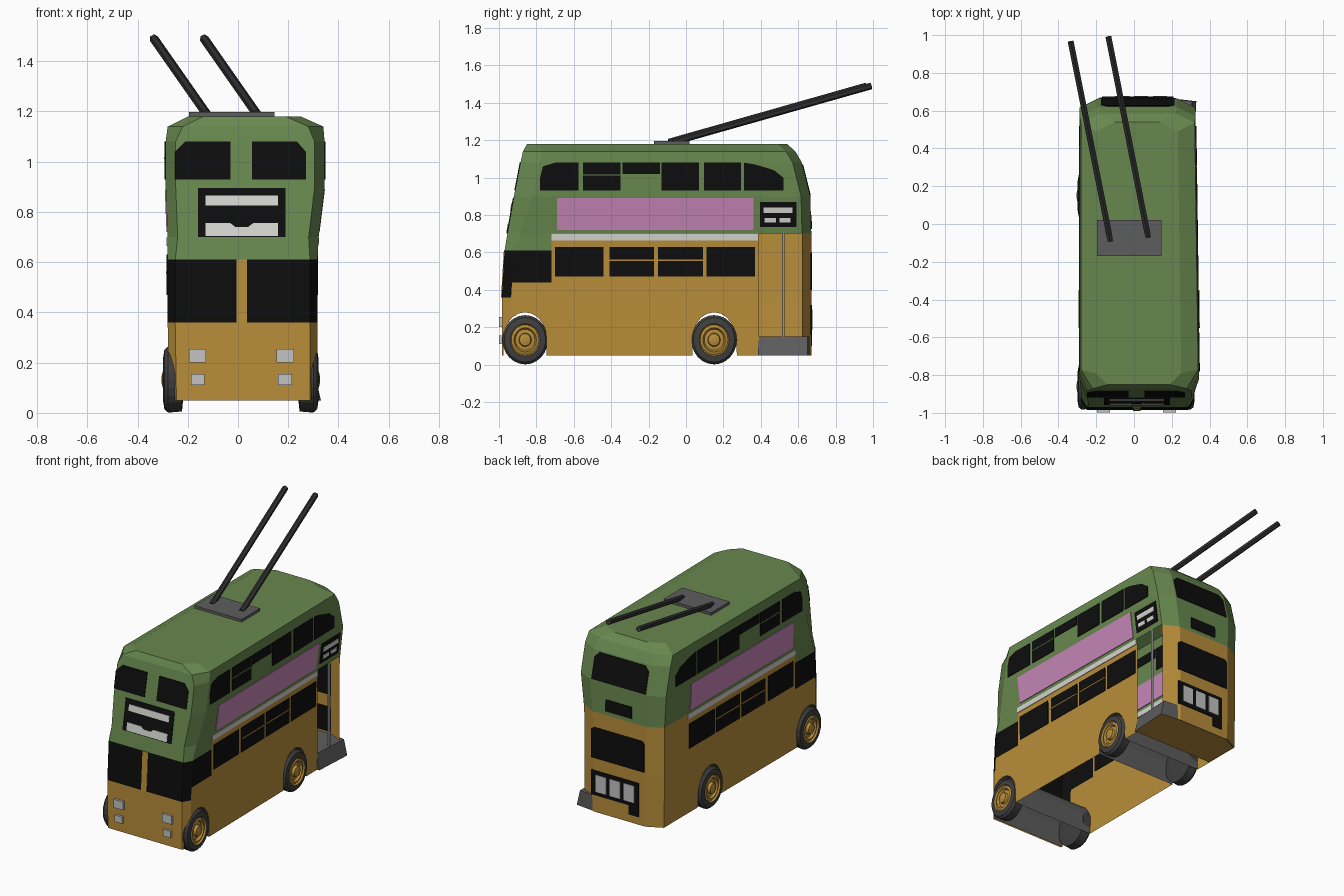
import bpy, bmesh, math
from mathutils import Vector

cube = bpy.data.objects.get("Cube")
if cube:
    bpy.data.objects.remove(cube, do_unlink=True)

# ---- materials ----
COLOURS = {
    "ochre": (0.48, 0.27, 0.042), "green": (0.137, 0.245, 0.077),
    "black": (0.004, 0.004, 0.004), "mid_grey": (0.11, 0.11, 0.11),
    "pink": (0.57, 0.24, 0.48), "off_white": (0.66, 0.66, 0.63),
    "light_grey": (0.55, 0.55, 0.55), "rubber": (0.05, 0.05, 0.05),
    "dark_grey": (0.03, 0.03, 0.03),
}
MATS = []
for label, rgb in COLOURS.items():
    m = bpy.data.materials.new(label)
    m.use_nodes = True
    m.diffuse_color = (*rgb, 1)
    m.node_tree.nodes["Principled BSDF"].inputs["Base Color"].default_value = (*rgb, 1)
    MATS.append(m)
INDEX = {label: i for i, label in enumerate(COLOURS)}


def finish(name, bm):
    """Turn a bmesh into a linked object carrying the whole palette."""
    bmesh.ops.recalc_face_normals(bm, faces=bm.faces)
    mesh = bpy.data.meshes.new(name)
    bm.to_mesh(mesh)
    bm.free()
    for m in MATS:
        mesh.materials.append(m)
    obj = bpy.data.objects.new(name, mesh)
    bpy.context.collection.objects.link(obj)
    return obj


def loft(name, rings, colour, closed=False):
    """Skin equal-sized rings; colour is a name or a rule on the face centre."""
    bm = bmesh.new()
    rows = [[bm.verts.new(p) for p in ring] for ring in rings]
    n = len(rows[0])
    for a, b in zip(rows, rows[1:]):
        for i in range(n):
            j = (i + 1) % n
            bm.faces.new((a[i], a[j], b[j], b[i]))
    if closed:
        bm.faces.new(rows[0])
        bm.faces.new(rows[-1])
    for f in bm.faces:
        c = colour if isinstance(colour, str) else colour(f.calc_center_median())
        f.material_index = INDEX[c]
    return finish(name, bm)


def box(name, colour, lo, hi):
    rings = [[(lo[0], lo[1], z), (hi[0], lo[1], z), (hi[0], hi[1], z), (lo[0], hi[1], z)]
             for z in (lo[2], hi[2])]
    return loft(name, rings, colour, True)


# ---- body outline by height: z, right x, left x, front y, rear y, corner x, corner y ----
LEVELS = [
    (0.05, -0.275, 0.315, -0.985, 0.67, 0.03, 0.05),
    (0.36, -0.28, 0.315, -0.985, 0.67, 0.03, 0.05),
    (0.44, -0.28, 0.315, -0.98, 0.67, 0.03, 0.05),
    (0.61, -0.28, 0.315, -0.97, 0.67, 0.03, 0.05),
    (0.70, -0.28, 0.32, -0.955, 0.67, 0.04, 0.07),
    (0.90, -0.288, 0.345, -0.92, 0.665, 0.04, 0.1),
    (1.08, -0.288, 0.345, -0.885, 0.62, 0.04, 0.1),
    (1.14, -0.28, 0.34, -0.872, 0.585, 0.06, 0.1),
    (1.18, -0.2, 0.25, -0.85, 0.54, 0.06, 0.06),
]
CAB, DOOR = -0.72, 0.39


def level_at(z, column):
    for a, b in zip(LEVELS, LEVELS[1:]):
        if z <= b[0]:
            t = (z - a[0]) / (b[0] - a[0])
            return a[column] + t * (b[column] - a[column])
    return LEVELS[-1][column]


def side_x(s, y, z):
    return level_at(z, 1) if s < 0 else level_at(z, 2) - 0.014 * (y + 0.8)


def body_ring(level):
    z, x0, x1, yf, yr, cx, cy = level
    ys = [yr - 0.05, DOOR, CAB, yf + cy]
    left = [(side_x(1, y, z), y, z) for y in ys]
    right = [(x0, y, z) for y in reversed(ys)]
    nose = [(left[-1][0] - cx, yf, z), (x0 + cx, yf, z)]
    tail = [(x0 + 0.1, yr, z), (left[0][0] - 0.1, yr, z)]
    return left + nose + right + tail


def body_colour(c):
    cab = c.y < CAB
    if cab and 0.44 < c.z < 0.61:
        return "black"
    if c.y < -0.94 and 0.36 < c.z < 0.61:
        return "black"
    return "green" if c.z > (0.61 if cab else 0.70) else "ochre"


body = loft("body_shell", [body_ring(l) for l in LEVELS], body_colour, True)

# ---- wheel arches cut through the body, lined in grey ----
for name, mid, foot in (("front_arch_cutter", -0.86, 0), ("rear_arch_cutter", 0.15, 0.02)):
    arc = [(mid + 0.115 * math.cos(a), 0.14 + 0.14 * math.sin(a))
           for a in (math.pi * k / 10 for k in range(11))]
    arc = [(mid + 0.115 + foot, -0.1)] + arc + [(mid - 0.115, -0.1)]
    cutter = loft(name, [[(x, y, z) for y, z in arc] for x in (-0.6, 0.6)], "mid_grey", True)
    cutter.hide_render = True
    cutter.hide_viewport = True
    mod = body.modifiers.new(name, 'BOOLEAN')
    mod.operation = 'DIFFERENCE'
    mod.solver = 'EXACT'
    mod.object = cutter

# Apply the cuts, then open the underside and the rear doorway
deps = bpy.context.evaluated_depsgraph_get()
cut = bpy.data.meshes.new_from_object(body.evaluated_get(deps))
body.modifiers.clear()
bm = bmesh.new()
bm.from_mesh(cut)
gone = []
for f in bm.faces:
    c = f.calc_center_median()
    under = c.z < 0.06 and f.normal.z < -0.9
    doorway = c.x > 0.2 and f.normal.x > 0.9 and DOOR < c.y < 0.62 and c.z < 0.70
    if under or doorway:
        gone.append(f)
bmesh.ops.delete(bm, geom=gone, context='FACES')
bm.to_mesh(body.data)
bm.free()
for o in [o for o in bpy.data.objects if o.name.endswith("cutter")]:
    bpy.data.objects.remove(o, do_unlink=True)


# ---- thin plates that follow the body surface ----
def on_front(u, z, off):
    return (u, level_at(z, 3) - off, z)


def on_rear(u, z, off):
    return (u, level_at(z, 4) + off, z)


def on_side(s):
    return lambda u, z, off: (side_x(s, u, z) + s * off, u, z)


def plate(name, colour, place, pts, lo=-0.004, hi=0.004):
    return loft(name, [[place(u, z, off) for u, z in pts] for off in (lo, hi)], colour, True)


def rect(u0, u1, z0, z1, cut=0):
    if not cut:
        return [(u0, z0), (u1, z0), (u1, z1), (u0, z1)]
    return [(u0, z0), (u1, z0), (u1, z1 - cut), (u1 - cut, z1), (u0 + cut, z1), (u0, z1 - cut)]


TRIM = dict(lo=0, hi=0.007)

# Both sides: windows, glazing bars, advert panel, waist strip
for side, s in (("left", 1), ("right", -1)):
    at = on_side(s)
    lo, hi = 0.93, 1.08
    plate(side + "_upper_window_front", "black", at,
          [(-0.78, lo), (-0.575, lo), (-0.575, hi), (-0.7, hi), (-0.765, 1.06), (-0.78, 1)])
    plate(side + "_upper_window_rear", "black", at,
          [(0.31, lo), (0.52, lo), (0.52, 1), (0.47, 1.04), (0.37, hi - 0.01), (0.31, hi)])
    for k, u in enumerate((-0.55, -0.34, -0.13, 0.095)):
        plate(f"{side}_upper_window_{k}", "black", at,
              rect(u, u + 0.2, 1.02 if k == 1 else lo, hi))
    plate(side + "_upper_glazing_bar", "green", at, rect(-0.55, -0.35, 1.01, 1.016), **TRIM)
    for k, u in enumerate((-0.7, -0.41, -0.15, 0.11)):
        plate(f"{side}_lower_window_{k}", "black", at, rect(u, u + (0.24 if k in (1, 2) else 0.26), 0.47, 0.63))
        if k in (1, 2):
            plate(f"{side}_lower_glazing_bar_{k}", "ochre", at, rect(u, u + 0.24, 0.555, 0.562), **TRIM)
    plate(side + "_advert_panel", "pink", at, rect(-0.69, 0.36, 0.72, 0.89))
    plate(side + "_waist_strip", "off_white", at, rect(CAB, 0.385, 0.665, 0.698))

# Route box beside the doorway
left = on_side(1)
plate("side_route_box", "black", left, rect(0.395, 0.59, 0.735, 0.87))
for k, (u0, u1, z0, z1) in enumerate(((0.415, 0.57, 0.81, 0.84), (0.42, 0.48, 0.76, 0.785),
                                      (0.5, 0.56, 0.76, 0.785))):
    plate(f"side_route_blind_{k}", "off_white", left, rect(u0, u1, z0, z1), **TRIM)

# Front: upper windows, route box, windscreen pillar
plate("front_upper_window_right", "black", on_front,
      [(-0.25, 0.93), (-0.03, 0.93), (-0.03, 1.08), (-0.21, 1.08), (-0.25, 1.04)])
plate("front_upper_window_left", "black", on_front,
      [(0.055, 0.93), (0.27, 0.93), (0.27, 1.04), (0.235, 1.08), (0.055, 1.08)])
plate("front_route_box", "black", on_front, rect(-0.16, 0.19, 0.70, 0.895))
plate("front_route_blind_upper", "off_white", on_front, rect(-0.13, 0.16, 0.825, 0.865), **TRIM)
plate("front_route_blind_lower", "off_white", on_front,
      [(-0.13, 0.705), (0.16, 0.705), (0.16, 0.755), (0.06, 0.755), (0.04, 0.74),
       (-0.01, 0.74), (-0.03, 0.755), (-0.13, 0.755)], **TRIM)
plate("windscreen_pillar", "ochre", on_front, rect(-0.005, 0.035, 0.36, 0.61))
for s in (-1, 1):
    for name, u, z, r in (("headlamp", 0.175, 0.228, 0.034), ("fog_lamp", 0.174, 0.133, 0.027)):
        u = 0.013 + s * u
        plate(f"{name}_{'left' if s > 0 else 'right'}", "light_grey", on_front,
              rect(u - r, u + r, z - r * 0.8, z + r * 0.8), hi=0.014)

# Rear: windows and number box
plate("rear_upper_window", "black", on_rear, rect(-0.175, 0.215, 0.905, 1.07, 0.03))
plate("rear_small_window", "black", on_rear, rect(-0.08, 0.11, 0.725, 0.8))
plate("rear_lower_window", "black", on_rear, rect(-0.17, 0.21, 0.4, 0.6, 0.015))
plate("rear_number_box", "black", on_rear,
      [(0.21, 0.16), (0.21, 0.32), (-0.13, 0.32), (-0.13, 0.1), (-0.06, 0.1), (-0.06, 0.16)])
for k in range(3):
    u = -0.1 + k * 0.1
    plate(f"rear_number_blind_{k}", "light_grey", on_rear, rect(u, u + 0.075, 0.185, 0.295), **TRIM)

# ---- entrance platform and grab pole ----
PLAN = [(-0.27, 0.385), (0.315, 0.385), (0.33, 0.65), (0.2, 0.665), (-0.17, 0.665), (-0.27, 0.615)]
loft("entrance_platform", [[(x * k, y, z) for x, y in PLAN] for z, k in ((0.05, 1), (0.15, 0.93))],
     lambda c: "ochre" if c.z < 0.06 else "mid_grey", True)


def rod(name, colour, start, end, radius, sides):
    start, end = Vector(start), Vector(end)
    turn = (end - start).to_track_quat('Z', 'Y')
    circle = [turn @ Vector((radius * math.cos(a), radius * math.sin(a), 0))
              for a in (math.tau * (k + 0.5) / sides for k in range(sides))]
    return loft(name, [[p + c for c in circle] for p in (start, end)], colour, True)


rod("grab_pole", "light_grey", (0.29, 0.52, 0.14), (0.29, 0.52, 0.71), 0.008, 8)

# ---- roof gear ----
box("roof_plate", "mid_grey", (-0.195, -0.17, 1.17), (0.145, 0.02, 1.197))
rod("trolley_pole_right", "dark_grey", (-0.125, -0.09, 1.19), (-0.335, 0.965, 1.49), 0.018, 6)
rod("trolley_pole_left", "dark_grey", (0.075, -0.07, 1.19), (-0.135, 0.99, 1.49), 0.018, 6)

# ---- wheels: turned profile of (radius, outward offset) ----
PROFILE = [(0.07, -0.04), (0.118, -0.035), (0.122, 0.02), (0.11, 0.035), (0.08, 0.04),
           (0.074, 0.03), (0.06, 0.036), (0.052, 0.022), (0.034, 0.024), (0.03, 0.042), (0.012, 0.046)]
for side, s, x in (("left", 1, 0.28), ("right", -1, -0.258)):
    for end, y in (("front", -0.86), ("rear", 0.15)):
        rings = [[(x + s * off, y + r * math.cos(a), 0.133 + 1.08 * r * math.sin(a))
                  for a in (math.tau * k / 24 for k in range(24))] for r, off in PROFILE]

        def wheel_colour(c, s=s, x=x, y=y):
            reach = math.hypot(c.y - y, (c.z - 0.133) / 1.08)
            return "ochre" if reach < 0.079 and s * (c.x - x) > 0 else "rubber"

        loft(f"{end}_{side}_wheel", rings, wheel_colour, True)
